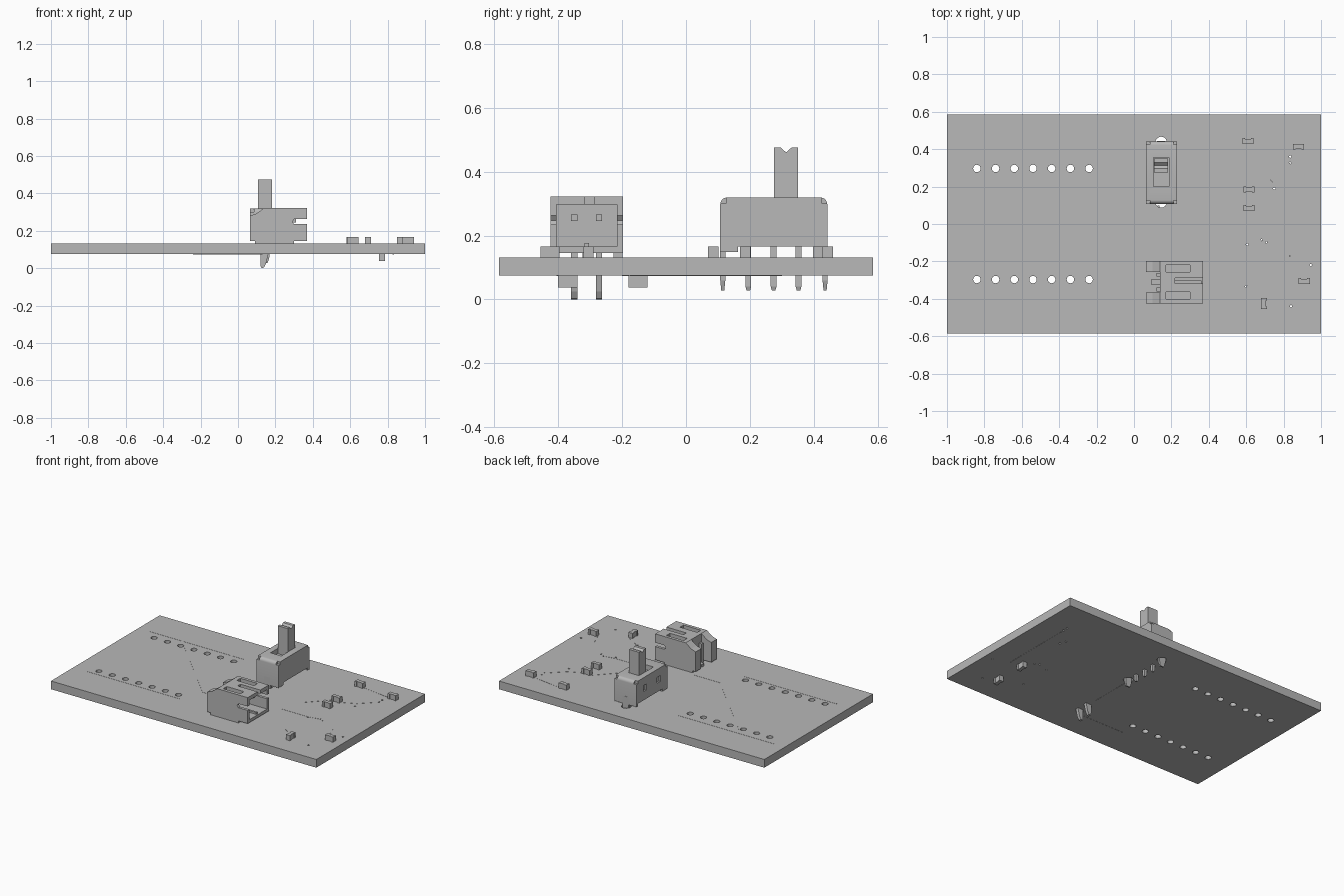
import bpy, bmesh, math
from mathutils import Matrix, Vector

if "Cube" in bpy.data.objects:
    bpy.data.objects.remove(bpy.data.objects["Cube"], do_unlink=True)

grey = bpy.data.materials.new("plain grey")
grey.use_nodes = True
COLOUR = (0.48, 0.48, 0.48, 1)
grey.diffuse_color = COLOUR
grey.node_tree.nodes["Principled BSDF"].inputs["Base Color"].default_value = COLOUR

BOTTOM, TOP = 0.075, 0.131


def finish(name, bm):
    bmesh.ops.recalc_face_normals(bm, faces=bm.faces)
    mesh = bpy.data.meshes.new(name)
    bm.to_mesh(mesh)
    bm.free()
    mesh.materials.append(grey)
    obj = bpy.data.objects.new(name, mesh)
    bpy.context.collection.objects.link(obj)
    return obj


def add_box(bm, x, y, z, taper=1.0):
    """Box from three (low, high) ranges; taper narrows its lower end."""
    verts = bmesh.ops.create_cube(bm, size=1)["verts"]
    for v in verts:
        k = taper if v.co.z < 0 else 1
        v.co = Vector((sum(x) / 2 + v.co.x * k * (x[1] - x[0]),
                       sum(y) / 2 + v.co.y * k * (y[1] - y[0]),
                       sum(z) / 2 + v.co.z * (z[1] - z[0])))


def boxes(name, ranges):
    bm = bmesh.new()
    for r in ranges:
        add_box(bm, *r)
    return finish(name, bm)


def prism(name, points, axis, low, high):
    """Extrude an outline along x (points are y, z) or y (points are x, z)."""
    bm = bmesh.new()
    place = (lambda p: (low, p[0], p[1])) if axis == "x" else (lambda p: (p[0], low, p[1]))
    face = bm.faces.new([bm.verts.new(place(p)) for p in points])
    moved = bmesh.ops.extrude_face_region(bm, geom=[face])["geom"]
    step = Vector((high - low, 0, 0)) if axis == "x" else Vector((0, high - low, 0))
    bmesh.ops.translate(bm, vec=step, verts=[g for g in moved if isinstance(g, bmesh.types.BMVert)])
    return finish(name, bm)


def cut(obj, cutter):
    mod = obj.modifiers.new("cut", "BOOLEAN")
    mod.operation, mod.solver, mod.object = "DIFFERENCE", "EXACT", cutter
    bpy.context.view_layer.update()
    deps = bpy.context.evaluated_depsgraph_get()
    mesh = bpy.data.meshes.new_from_object(obj.evaluated_get(deps))
    obj.modifiers.clear()
    obj.data = mesh
    bpy.data.objects.remove(cutter, do_unlink=True)


# Circuit board with pad holes, switch slots and small vias
board = boxes("circuit_board", [((-1, 1), (-0.585, 0.585), (BOTTOM, TOP))])
holes = [(-0.84 + 0.1 * i, s * 0.297, 0.02) for i in range(7) for s in (-1, 1)]
holes += [(0.145, 0.437, 0.03), (0.145, 0.117, 0.03)]
vias = [(.835, .36), (.835, .325), (.735, .23), (.75, .19), (.605, -.11), (.68, -.085),
        (.71, -.1), (.83, -.175), (.945, -.22), (.6, -.335), (.84, -.44)]
holes += [(x, y, 0.006) for x, y in vias]
bm = bmesh.new()
for x, y, r in holes:
    bmesh.ops.create_cone(bm, cap_ends=True, segments=20, radius1=r, radius2=r, depth=0.3,
                          matrix=Matrix.Translation((x, y, 0.1)))
cut(board, finish("hole_cutter", bm))

# Thin copper traces
def traces(name, paths, z):
    bm = bmesh.new()
    for path in paths:
        for a, b in zip(path, path[1:]):
            a, b = Vector((*a, z)), Vector((*b, z))
            d = b - a
            m = (Matrix.Translation((a + b) / 2)
                 @ Matrix.Rotation(math.atan2(d.y, d.x), 4, "Z")
                 @ Matrix.Diagonal((d.length, 0.01, 0.002, 1)))
            bmesh.ops.create_cube(bm, size=1, matrix=m)
    return finish(name, bm)


traces("top_traces", [
    [(-.92, .36), (-.2, .36)], [(-.9, -.34), (-.2, -.34)],
    [(-.64, .33), (-.135, -.18), (.07, -.18)],
    [(.4, -.1), (.6, -.1), (.68, -.085)], [(.45, .05), (.58, .185)],
    [(.64, .185), (.735, .23), (.835, .325)], [(.64, .445), (.85, .415)],
    [(.71, -.1), (.83, -.175), (.88, -.3)], [(.6, -.335), (.695, -.39)],
], TOP)
traces("bottom_traces", [
    [(.13, -.2), (.13, .1)], [(.83, -.175), (.83, .3)], [(.13, -.4), (-.24, -.4)],
], BOTTOM)


# Small chips: narrow body between two wider end caps
def chip(name, x, y, along_y=False, below=False):
    z = (BOTTOM - 0.037, BOTTOM) if below else (TOP, TOP + 0.035)
    parts = []
    for low, high, half in ((-.03, -.016, .016), (-.016, .016, .012), (.016, .03, .016)):
        long, wide = (low, high), (-half, half)
        px, py = (wide, long) if along_y else (long, wide)
        parts.append(([x + v for v in px], [y + v for v in py], z))
    return boxes(name, parts)


for i, (x, y) in enumerate([(.61, .443), (.88, .413), (.615, .185), (.615, .085), (.91, -.305)]):
    chip(f"chip_{i + 1}", x, y)
chip("chip_upright", .695, -.425, True)
for i, y in enumerate((-.15, -.37)):
    chip(f"underside_chip_{i + 1}", .77, y, True, True)

# Slide switch housing: rounded shoulders, slot on top and side windows
Y0, Y1, R, ROOF = 0.107, 0.442, 0.022, 0.319
arc = [math.radians(90 * i / 5) for i in range(6)]
outline = [(Y0, .148), (Y0 + .055, .148), (Y0 + .055, .165), (Y1 - .02, .165),
           (Y1 - .02, .148), (Y1, .148)]
outline += [(Y1 - R + R * math.cos(a), ROOF - R + R * math.sin(a)) for a in arc]
outline += [(Y0 + R - R * math.sin(a), ROOF - R + R * math.cos(a)) for a in arc]
housing = prism("switch_housing", outline, "x", 0.065, 0.23)
cutters = [((.105, .186), (.2, .356), (.285, .4))]
cutters += [((.05, .075), (y - .017, y + .017), (.225, .265)) for y in (.2, .35)]
cutters += [(x, y, (.3, .4)) for x in ((.06, .085), (.21, .24)) for y in ((.1, .125), (.425, .45))]
cut(housing, boxes("housing_cutter", cutters))

# Switch lever with a notched tip
prism("switch_lever", [(.275, .28), (.351, .28), (.351, .475), (.33, .475),
                       (.313, .46), (.296, .475), (.275, .475)], "x", .108, .183)

# Switch pins: broad end tabs and slim contacts
bm = bmesh.new()
for y in (.115, .435):
    add_box(bm, (.122, .168), (y - .008, y + .008), (.06, .2))
    add_box(bm, (.122, .168), (y - .008, y + .008), (.028, .06), .6)
for y in (.195, .274, .352):
    add_box(bm, (.135, .155), (y - .009, y + .009), (.04, .2))
    add_box(bm, (.135, .155), (y - .009, y + .009), (.028, .04), .6)
finish("switch_pins", bm)

# Side entry connector: shell open towards +x
side = [(.065, .145), (.37, .145), (.37, .235), (.3, .235), (.29, .247), (.3, .262),
        (.37, .262), (.37, .322), (.14, .322), (.1, .292), (.065, .28)]
shell = prism("connector_shell", side, "y", -.424, -.197)
cut(shell, boxes("shell_cutter", [((.17, .4), (-.405, -.216), (.165, .297))]))
cut(shell, boxes("slot_cutter", [
    ((.05, .14), (-.365, -.256), (.1, .4)),
    ((.22, .4), (-.318, -.288), (.28, .4)),
    ((.17, .3), (-.256, -.218), (.28, .4)),
    ((.17, .3), (-.402, -.364), (.28, .4)),
]))
boxes("connector_key", [((.17, .36), (-.318, -.303), (.16, .177))])
boxes("connector_feet", [((.09, .3), (y - .014, y + .014), (TOP - .002, .15)) for y in (-.41, -.31, -.212)])

# Connector pins: contact, bend and tapering tail through the board
bm = bmesh.new()
for y in (-.35, -.272):
    w = (y - .01, y + .01)
    add_box(bm, (.12, .31), w, (.245, .265))
    add_box(bm, (.12, .142), w, (.07, .25))
finish("connector_contacts", bm)
for i, y in enumerate((-.35, -.272)):
    prism(f"connector_tail_{i + 1}", [(.12, .09), (.166, .09), (.15, .025), (.138, .003),
                                      (.126, 0), (.121, .01)], "y", y - .01, y + .01)

# Keep sharp edges, smooth the round ones
for obj in bpy.context.scene.objects:
    obj.select_set(obj.name in {"circuit_board", "switch_housing"})
bpy.context.view_layer.objects.active = board
bpy.ops.object.shade_smooth_by_angle(angle=math.radians(30))
